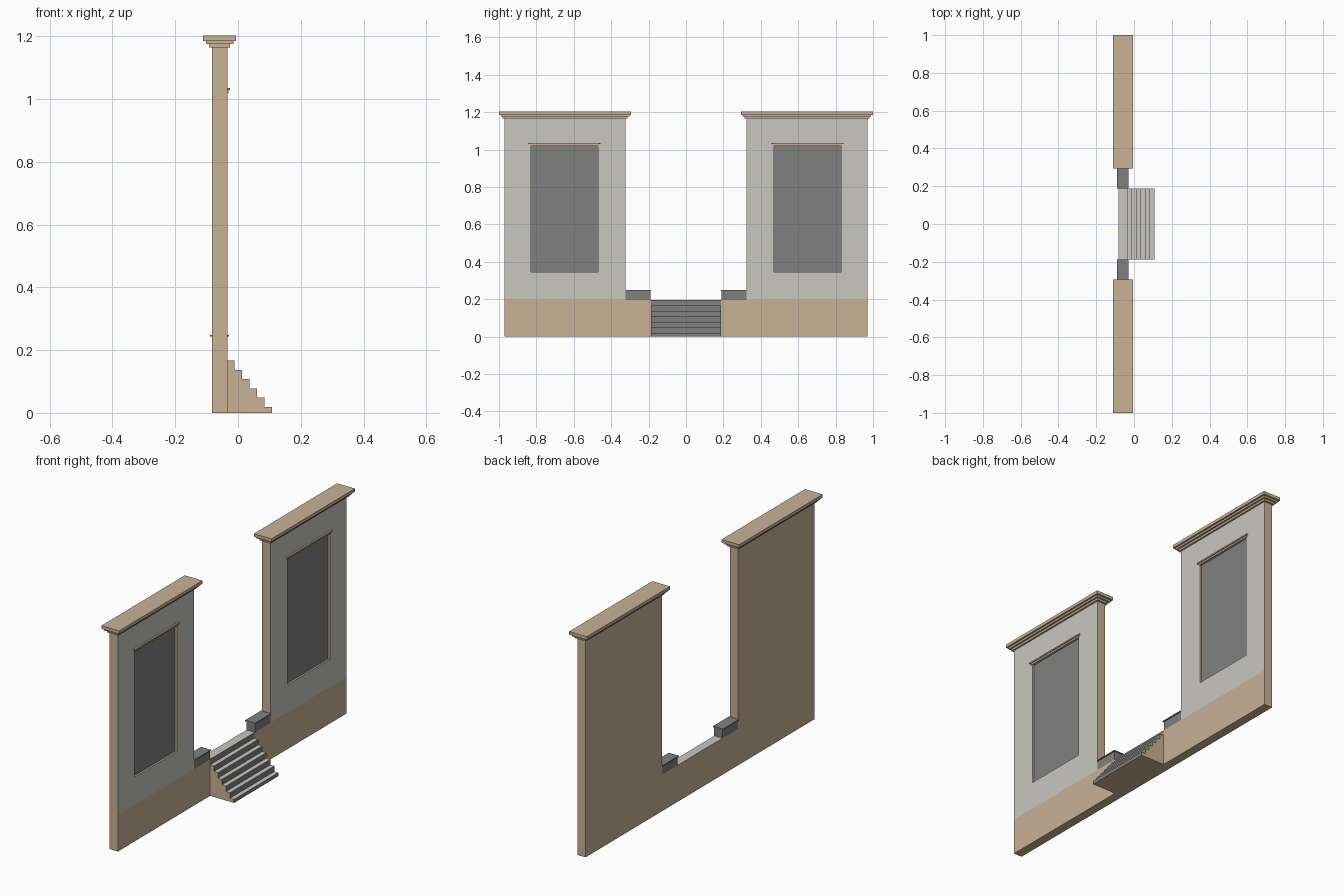
import bpy, bmesh
from mathutils import Vector

if "Cube" in bpy.data.objects:
    bpy.data.objects.remove(bpy.data.objects["Cube"])


def material(name, rgb):
    m = bpy.data.materials.new(name)
    m.diffuse_color = (*rgb, 1)
    m.use_nodes = True
    m.node_tree.nodes["Principled BSDF"].inputs["Base Color"].default_value = m.diffuse_color
    return m


TAN = material("tan stone", (0.578, 0.445, 0.305))
LIGHT = material("light grey plaster", (0.578, 0.571, 0.533))
DARK = material("dark grey", (0.216, 0.216, 0.216))

BACK, FRONT = -0.083, -0.034      # wall thickness along x
BASE_TOP = 0.196
STAIR_HALF = 0.188


def finish(name, bm, mats, mirror=True):
    bmesh.ops.recalc_face_normals(bm, faces=bm.faces)
    me = bpy.data.meshes.new(name)
    bm.to_mesh(me)
    bm.free()
    for m in mats:
        me.materials.append(m)
    ob = bpy.data.objects.new(name, me)
    bpy.context.collection.objects.link(ob)
    if mirror:
        mod = ob.modifiers.new("mirror", 'MIRROR')
        mod.use_axis = (False, True, False)
        mod.use_mirror_merge = False
    return ob


def add_box(bm, x, y, z):
    verts = bmesh.ops.create_cube(bm, size=1)["verts"]
    for v in verts:
        v.co = Vector([r[0] if c < 0 else r[1] for c, r in zip(v.co, (x, y, z))])


def boxes(name, specs, mat):
    bm = bmesh.new()
    for s in specs:
        add_box(bm, *s)
    return finish(name, bm, [mat])


# Low base wall on each side of the stairs
boxes("base_wall", [((BACK, FRONT), (STAIR_HALF, 0.97), (0, BASE_TOP))], TAN)

# Tall wall with a shallow recessed window
bm = bmesh.new()
add_box(bm, (BACK, FRONT), (0.323, 0.97), (BASE_TOP, 1.167))
bm.normal_update()
front = next(f for f in bm.faces if f.normal.x > 0.9)
mid = front.calc_center_median()
bmesh.ops.inset_individual(bm, faces=[front], thickness=0.1)
for v in front.verts:
    v.co.y = 0.47 if v.co.y < mid.y else 0.828
    v.co.z = 0.345 if v.co.z < mid.z else 1.022
pane = bmesh.ops.extrude_discrete_faces(bm, faces=[front])["faces"][0]
for v in pane.verts:
    v.co.x -= 0.01
bmesh.ops.recalc_face_normals(bm, faces=bm.faces)
for f in bm.faces:
    if f.normal.x > 0.9:
        f.material_index = 1 if f.calc_center_median().x > FRONT - 0.005 else 2
    else:
        f.material_index = 0
finish("tall_wall", bm, [TAN, LIGHT, DARK])

# Stepped cornice
boxes("cornice", [
    ((-0.092, -0.025), (0.313, 0.98), (1.165, 1.176)),
    ((-0.102, -0.015), (0.303, 0.99), (1.176, 1.186)),
    ((-0.111, -0.006), (0.293, 1.00), (1.186, 1.203)),
], TAN)

# Window lintel
boxes("window_lintel", [
    ((FRONT, -0.030), (0.465, 0.833), (1.020, 1.029)),
    ((FRONT, -0.025), (0.457, 0.841), (1.029, 1.036)),
], TAN)

# Pedestals with thin caps
boxes("pedestal", [
    ((BACK, FRONT), (STAIR_HALF + 0.003, 0.323), (BASE_TOP, 0.243)),
    ((-0.089, -0.029), (STAIR_HALF - 0.001, 0.323), (0.243, 0.248)),
], DARK)

# Stairs and landing: side profile extruded across y
STEPS, RISE, RUN = 7, 0.0295, 0.0237
profile = [(BACK, 0), (0.108, 0)]
for i in range(STEPS):
    z = BASE_TOP - (STEPS - 1 - i) * RISE
    x = 0.108 - i * RUN
    nxt = BACK if i == STEPS - 1 else x - RUN
    profile += [(x, z), (nxt, z)]
bm = bmesh.new()
side = bm.faces.new([bm.verts.new((x, -STAIR_HALF, z)) for x, z in profile])
ext = bmesh.ops.extrude_face_region(bm, geom=[side])["geom"]
for v in ext:
    if isinstance(v, bmesh.types.BMVert):
        v.co.y = STAIR_HALF
bmesh.ops.recalc_face_normals(bm, faces=bm.faces)
for f in bm.faces:
    f.material_index = 1 if f.normal.z > 0.9 else 2 if f.normal.x > 0.9 else 0
finish("stairs", bm, [TAN, LIGHT, DARK], mirror=False)
